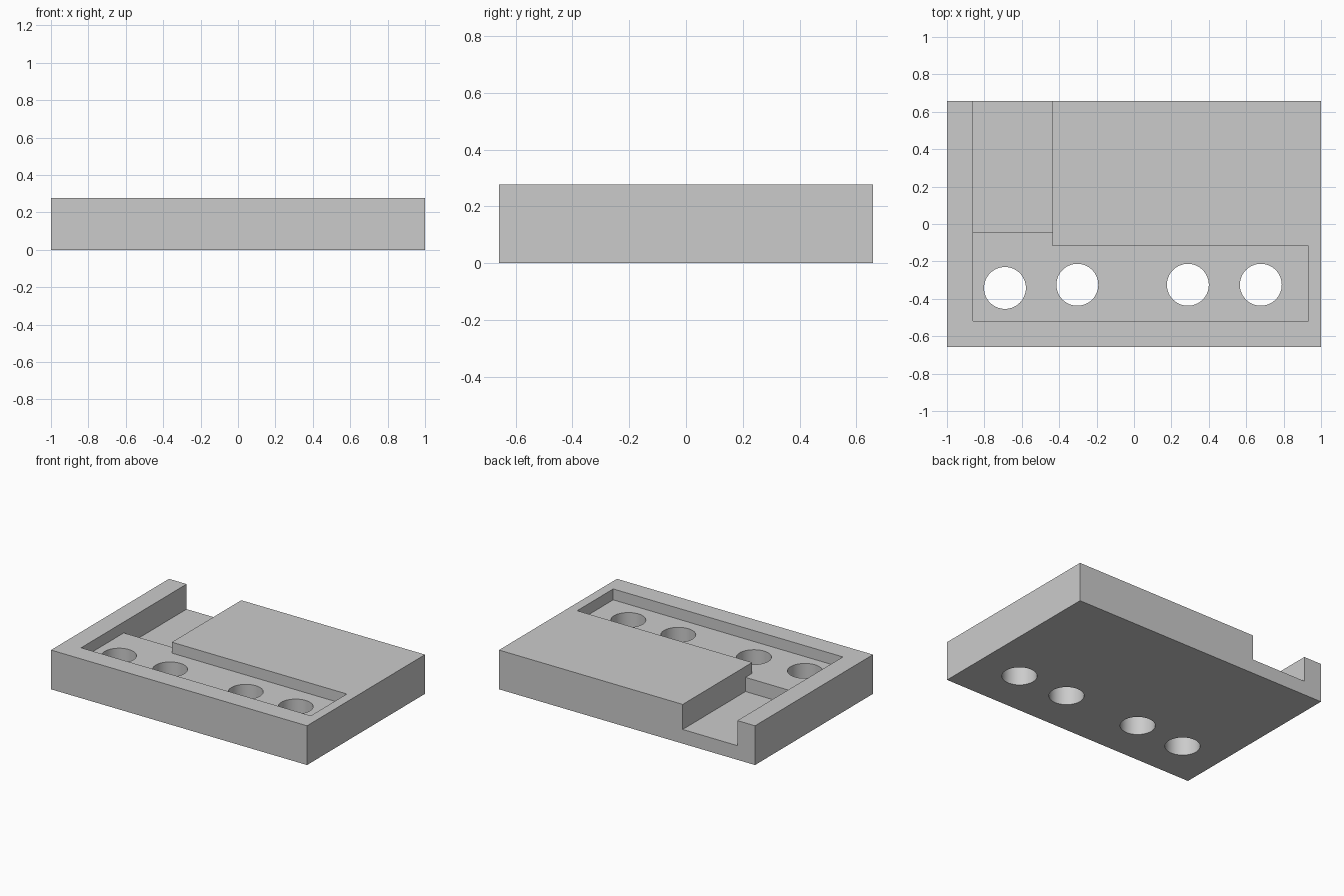
import bpy

old = bpy.data.objects.get("Cube")
if old:
    bpy.data.objects.remove(old, do_unlink=True)

WIDTH, DEPTH, HEIGHT = 2.0, 1.316, 0.277
HOLE_RADIUS = 0.112

grey = bpy.data.materials.new("plain grey")
grey.use_nodes = True
colour = (0.6, 0.6, 0.6, 1)
grey.diffuse_color = colour
grey.node_tree.nodes["Principled BSDF"].inputs["Base Color"].default_value = colour


def box(name, x0, x1, y0, y1, z0, z1):
    """Axis-aligned box between two corners."""
    bpy.ops.mesh.primitive_cube_add(size=1)
    ob = bpy.context.object
    ob.name = name
    ob.location = ((x0 + x1) / 2, (y0 + y1) / 2, (z0 + z1) / 2)
    ob.scale = (x1 - x0, y1 - y0, z1 - z0)
    bpy.ops.object.transform_apply(location=True, scale=True)
    ob.data.materials.append(grey)
    return ob


def cut(target, cutter):
    """Subtract the cutter from the target and discard it."""
    cutter.hide_render = True
    mod = target.modifiers.new("cut", "BOOLEAN")
    mod.operation = "DIFFERENCE"
    mod.solver = "EXACT"
    mod.object = cutter
    bpy.ops.object.select_all(action="DESELECT")
    target.select_set(True)
    bpy.context.view_layer.objects.active = target
    bpy.ops.object.modifier_apply(modifier=mod.name)
    bpy.data.objects.remove(cutter, do_unlink=True)


# Solid block
block = box("base_block", -WIDTH / 2, WIDTH / 2, -DEPTH / 2, DEPTH / 2, 0, HEIGHT)

# Shallow long pocket, then its short extension towards the channel
left, right, channel_edge = -0.862, 0.932, -0.435
pocket_floor, channel_floor = 0.2, 0.1
cut(block, box("pocket_cutter", left, right, -0.519, -0.117, pocket_floor, 0.5))
cut(block, box("pocket_step_cutter", left, channel_edge, -0.3, 0.2, pocket_floor, 0.5))

# Deep channel running out through the back
cut(block, box("channel_cutter", left, channel_edge, -0.043, 0.9, channel_floor, 0.5))

# Four round through holes
for x, y in ((-0.69, -0.342), (-0.303, -0.325), (0.288, -0.325), (0.678, -0.325)):
    bpy.ops.mesh.primitive_cylinder_add(vertices=64, radius=HOLE_RADIUS, depth=1, location=(x, y, 0))
    hole = bpy.context.object
    hole.name = "hole_cutter"
    hole.data.materials.append(grey)
    cut(block, hole)

# Smooth hole walls, sharp edges elsewhere
bpy.ops.object.select_all(action="DESELECT")
block.select_set(True)
bpy.context.view_layer.objects.active = block
bpy.ops.object.shade_smooth_by_angle()
